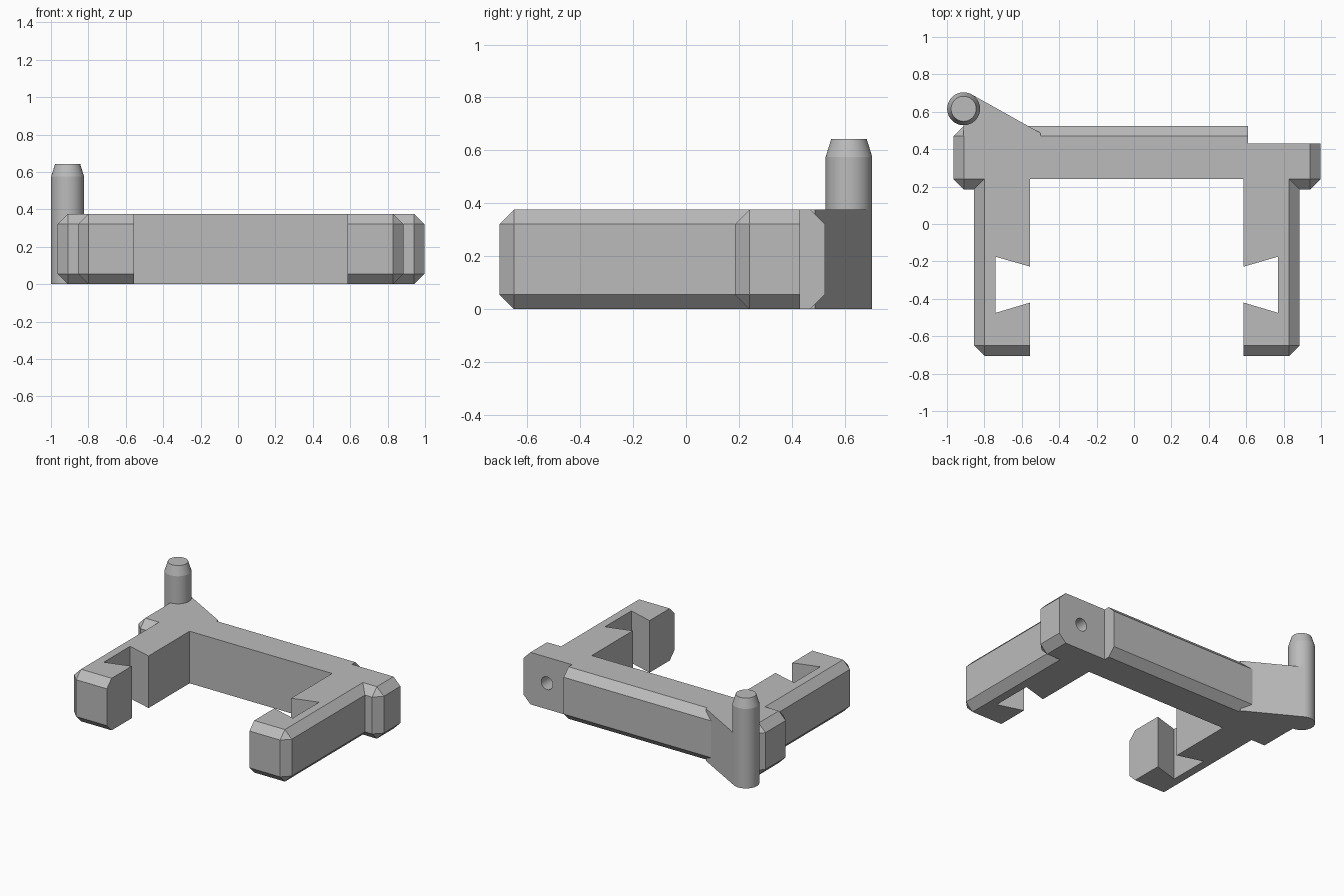
import bpy, bmesh, math
from mathutils import Vector, Matrix

cube = bpy.data.objects.get("Cube")
if cube:
    bpy.data.objects.remove(cube, do_unlink=True)

HEIGHT = 0.376
CHAMFER = 0.055
MID = 0.015          # symmetry plane of the two arms
BACK = 0.525         # back of the beam
INNER = 0.24         # front of the beam

grey = bpy.data.materials.new("plain grey")
grey.use_nodes = True
grey.diffuse_color = (0.5, 0.5, 0.5, 1)
grey.node_tree.nodes["Principled BSDF"].inputs["Base Color"].default_value = (0.5, 0.5, 0.5, 1)

AXES = {"left": Vector((1, 0, 0)), "right": Vector((-1, 0, 0)),
        "back": Vector((0, 1, 0)), "front": Vector((0, -1, 0)),
        "top": Vector((0, 0, 1)), "bottom": Vector((0, 0, -1))}


def finish(name, bm):
    bmesh.ops.recalc_face_normals(bm, faces=bm.faces)
    mesh = bpy.data.meshes.new(name)
    bm.to_mesh(mesh)
    bm.free()
    mesh.materials.append(grey)
    obj = bpy.data.objects.new(name, mesh)
    bpy.context.collection.objects.link(obj)
    return obj


def prism(name, outline, sides=()):
    """Upright prism; edges shared by two of the named sides are chamfered."""
    bm = bmesh.new()
    base = bm.faces.new([bm.verts.new((x, y, 0)) for x, y in outline])
    grown = bmesh.ops.extrude_face_region(bm, geom=[base])["geom"]
    verts = [g for g in grown if isinstance(g, bmesh.types.BMVert)]
    bmesh.ops.translate(bm, verts=verts, vec=(0, 0, HEIGHT))
    bmesh.ops.recalc_face_normals(bm, faces=bm.faces)
    bm.normal_update()
    if sides:
        chosen = [AXES[s] for s in (*sides, "top", "bottom")]
        edges = [e for e in bm.edges
                 if all(any(f.normal.dot(a) > 0.999 for a in chosen) for f in e.link_faces)]
        bmesh.ops.bevel(bm, geom=edges, offset=CHAMFER, offset_type='OFFSET',
                        segments=1, affect='EDGES', clamp_overlap=False)
    return finish(name, bm)


def box_outline(x0, x1, y0, y1):
    return [(x0, y0), (x1, y0), (x1, y1), (x0, y1)]


# Back beam joining both corners
prism("back_beam", box_outline(-0.6, 0.61, INNER, BACK), ["back"])

# Corner blocks
prism("right_corner", box_outline(-0.965, -0.6, 0.185, BACK), ["right", "front", "back"])
left_corner = prism("left_corner", box_outline(0.61, 0.997, 0.185, 0.43), ["left", "front"])

# Arms with a dovetail notch on the inner side
arm = [(0.57, -0.705), (0.87, -0.705), (0.87, INNER), (0.57, INNER),
       (0.57, -0.228), (0.755, -0.175), (0.755, -0.475), (0.57, -0.42)]
for side, sign in (("left", 1), ("right", -1)):
    prism(side + "_arm", [(MID + sign * x, y) for x, y in arm], [side, "front"])

# Web carrying the pin
PIN = Vector((-0.911, 0.616, 0))
RADIUS = 0.088
prism("pin_web", [(-0.911, 0.47), (-0.5, 0.47), (-0.5, 0.487),
                  (PIN.x + RADIUS * 0.49, PIN.y + RADIUS * 0.87), (PIN.x, PIN.y)])

# Round pin with a tapered tip
bm = bmesh.new()
profile = [(0, 0), (RADIUS, 0), (RADIUS, 0.575), (0.067, 0.643), (0, 0.643)]
points = [bm.verts.new((PIN.x + r, PIN.y, z)) for r, z in profile]
lines = [bm.edges.new(pair) for pair in zip(points, points[1:])]
bmesh.ops.spin(bm, geom=points + lines, cent=PIN, axis=(0, 0, 1),
               angle=math.tau, steps=48)
bmesh.ops.remove_doubles(bm, verts=bm.verts, dist=0.0001)
pin = finish("pin", bm)
bpy.ops.object.select_all(action='DESELECT')
pin.select_set(True)
bpy.context.view_layer.objects.active = pin
bpy.ops.object.shade_smooth_by_angle(angle=math.radians(12))

# Blind hole in the back of the left corner
bm = bmesh.new()
bmesh.ops.create_cone(bm, cap_ends=True, segments=32, radius1=0.046, radius2=0.046, depth=0.3,
                      matrix=Matrix.Translation((0.81, 0.43, HEIGHT / 2))
                      @ Matrix.Rotation(math.pi / 2, 4, 'X'))
cutter = finish("hole_cutter", bm)
cutter.hide_render = True
cut = left_corner.modifiers.new("hole", 'BOOLEAN')
cut.operation = 'DIFFERENCE'
cut.solver = 'EXACT'
cut.object = cutter
bpy.context.view_layer.objects.active = left_corner
bpy.ops.object.modifier_apply(modifier=cut.name)
bpy.data.objects.remove(cutter, do_unlink=True)
